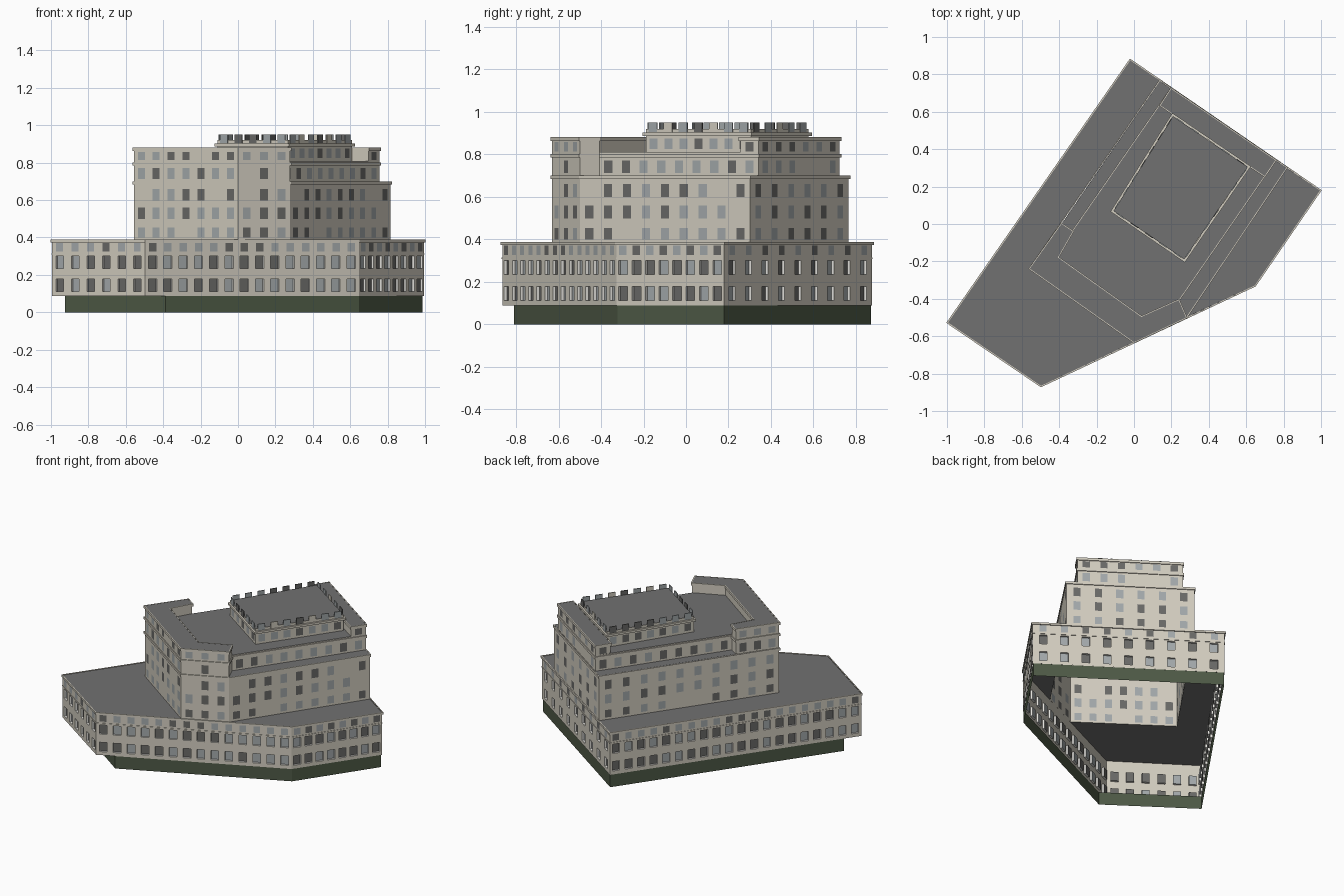
import bpy, bmesh, random
from mathutils import Vector

if "Cube" in bpy.data.objects:
    bpy.data.objects.remove(bpy.data.objects["Cube"])

random.seed(4)

# ---- materials -------------------------------------------------------
COLOURS = [("stone", (0.64, 0.605, 0.52)), ("roof_grey", (0.165, 0.165, 0.165)),
           ("base_green", (0.075, 0.10, 0.06)), ("pane_light", (0.36, 0.39, 0.40)),
           ("pane_dark", (0.14, 0.14, 0.135)), ("pale_reveal", (0.80, 0.79, 0.75))]
MATS = []
for label, c in COLOURS:
    m = bpy.data.materials.new(label)
    m.diffuse_color = (*c, 1)
    m.use_nodes = True
    m.node_tree.nodes["Principled BSDF"].inputs["Base Color"].default_value = m.diffuse_color
    MATS.append(m)
STONE, ROOF, GREEN, LIGHT, DARK, REVEAL = range(6)


def build(name, faces):
    """Make one object from a list of (points, material index)."""
    verts, polys = [], []
    for pts, _ in faces:
        polys.append(range(len(verts), len(verts) + len(pts)))
        verts += [tuple(p) for p in pts]
    me = bpy.data.meshes.new(name)
    me.from_pydata(verts, [], [list(p) for p in polys])
    for m in MATS:
        me.materials.append(m)
    for poly, (_, mi) in zip(me.polygons, faces):
        poly.material_index = mi
    bm = bmesh.new()
    bm.from_mesh(me)
    bmesh.ops.remove_doubles(bm, verts=bm.verts, dist=1e-5)
    bm.to_mesh(me)
    bm.free()
    ob = bpy.data.objects.new(name, me)
    bpy.context.collection.objects.link(ob)
    return ob


def plan(*pts):
    return [Vector(p) * 0.994 for p in pts]


def edges(poly):
    return list(zip(poly, poly[1:] + poly[:1]))


def normal(p, q):
    d = (q - p).normalized()
    return Vector((d.y, -d.x))


def offset(poly, o):
    """Mitred outward offset of a counter-clockwise plan."""
    out = []
    for i, p in enumerate(poly):
        a = normal(poly[i - 1], p)
        b = normal(p, poly[(i + 1) % len(poly)])
        out.append(p + (a + b) * (o / (1 + a.dot(b))))
    return out


def flat(poly, z, mat=ROOF):
    return [([(p.x, p.y, z) for p in poly], mat)]


def wall(p, q, z0, z1, n=0, rows=(), w=0.05, depth=0.0, skip=0.0, mat=STONE):
    """Wall panel cut into a grid whose window cells are panes, set back by depth."""
    d, nrm, L = (q - p).normalized(), normal(p, q), (q - p).length
    us, zs = [0.0], [z0]
    for i in range(n):
        c = L * (i + 0.5) / n
        us += [c - w / 2, c + w / 2]
    for a, b in rows:
        zs += [a, b]
    us.append(L)
    zs.append(z1)

    def at(u, z, back=0.0):
        v = p + d * u - nrm * back
        return (v.x, v.y, z)
    faces = []
    for i in range(len(us) - 1):
        for j in range(len(zs) - 1):
            cell = [(us[i], zs[j]), (us[i + 1], zs[j]),
                    (us[i + 1], zs[j + 1]), (us[i], zs[j + 1])]
            window = i % 2 and j % 2 and random.random() >= skip
            if not window:
                faces.append(([at(*c) for c in cell], mat))
                continue
            pane = DARK if random.random() < 0.45 else LIGHT
            faces.append(([at(*c, depth) for c in cell], pane))
            if depth:
                for a, b in edges(cell):
                    faces.append(([at(*a), at(*b), at(*b, depth), at(*a, depth)], REVEAL))
    return faces


def walls(poly, z0, z1, cols=None, **kw):
    cols = cols or [0] * len(poly)
    return [f for (p, q), n in zip(edges(poly), cols) for f in wall(p, q, z0, z1, n, **kw)]


def band(name, poly, z0, z1, o=0.006):
    """Projecting moulding around a plan."""
    out, faces = offset(poly, o), []
    for (p, q), (a, b) in zip(edges(poly), edges(out)):
        A, B = (a.x, a.y), (b.x, b.y)
        P, Q = (p.x, p.y), (q.x, q.y)
        faces += [([(*A, z0), (*B, z0), (*B, z1), (*A, z1)], STONE),
                  ([(*A, z1), (*B, z1), (*Q, z1), (*P, z1)], STONE),
                  ([(*P, z0), (*Q, z0), (*B, z0), (*A, z0)], STONE)]
    build(name, faces)


# ---- plans, counter-clockwise from the back-left corner ---------------
podium = plan((-.02, .88), (-1, -.53), (-.5, -.87), (.65, -.33), (1, .18))
base = plan((-.02, .875), (-.93, -.435), (-.39, -.815), (.65, -.325), (.993, .18))
tower = plan((.14, .77), (-.56, -.24), (0, -.635), (.28, -.503), (.82, .303))
upper = plan((.20, .727), (-.33, -.04), (-.39, 0), (-.56, -.24), (0, -.635),
             (.28, -.503), (.24, -.41), (.76, .343))
front_block = plan((-.33, -.04), (-.39, 0), (-.56, -.24), (0, -.635), (.28, -.503),
                   (.24, -.41), (.04, -.50), (-.41, -.18))
back_block = plan((.20, .727), (.143, .638), (.703, .258), (.76, .343))
penthouse = plan((.21, .58), (-.11, .07), (.27, -.19), (.612, .307))

# ---- base and podium ----------------------------------------------------
build("base_plinth", walls(base, 0, .09, mat=GREEN))
build("podium_walls", walls(podium, .088, .385, [20, 6, 14, 8, 9], depth=.014,
                            rows=[(.112, .178), (.235, .300)])[:])
p, t, u = podium, tower, upper
build("podium_roof", flat([p[0], p[1], p[2], t[2], t[1], t[0]], .385)
      + flat([t[3], p[3], p[4], t[4]], .385))
band("podium_cornice", podium, .374, .388, .007)
band("podium_string_course", podium, .308, .314, .003)

# small attic panes under the podium cornice, as thin plates
attic = []
for (a, b), n in zip(edges(offset(podium, .002)), [20, 6, 14, 8, 9]):
    for i in range(n):
        c, d = a.lerp(b, (i + .5) / n), (b - a).normalized() * .022
        attic += wall(c - d, c + d, .325, .370, mat=random.choice((LIGHT, DARK, LIGHT)))
build("podium_attic_panes", attic)

# ---- main tower -----------------------------------------------------------
build("tower_walls", walls(tower, .385, .70, [10, 7, 3, 9, 6], w=.046, skip=.12,
                           rows=[(.40, .452), (.498, .56), (.598, .66)]))
build("tower_terraces", flat([t[0], u[0], u[1], u[2]], .70) + flat([u[5], t[4], u[7], u[6]], .70)
      )
band("tower_cornice", tower, .684, .70)

# ---- set-back storey ---------------------------------------------------------
build("upper_walls", walls(upper, .70, .81, [9, 0, 3, 7, 3, 0, 9, 6], w=.046, skip=.1,
                           rows=[(.712, .772)]))
build("upper_roof", flat(upper, .81))
band("upper_cornice", upper, .785, .802)

# ---- raised blocks at both ends ----------------------------------------------
for name, poly, cols in (("front_block", front_block, [0, 3, 7, 3, 0, 0, 0, 0]),
                         ("back_block", back_block, [1, 0, 1, 6])):
    build(name, walls(poly, .81, .88, cols, w=.046, skip=.1, rows=[(.814, .858)])
          + flat(poly, .88))
    band(name + "_cornice", poly, .863, .881)

# ---- penthouse with upright panes around its roof -------------------------
build("penthouse", walls(penthouse, .81, .92, [7, 5, 7, 5], w=.046, rows=[(.825, .875)])
      + flat(penthouse, .92))
band("penthouse_cornice", penthouse, .887, .902, .012)
teeth = []
for (a, b), n in zip(edges(offset(penthouse, .003)), [7, 5, 7, 5]):
    d = (b - a).normalized()
    back = normal(a, b) * -.006
    for i in range(n):
        c = a.lerp(b, (i + .5) / n)
        s, e = c - d * .024, c + d * .024
        quad = [s + back, s, e, e + back]
        m = random.choice((LIGHT, DARK, LIGHT, STONE))
        teeth += walls(quad, .905, .95, mat=m) + flat(quad, .95, m)
build("roof_edge_panes", teeth)
